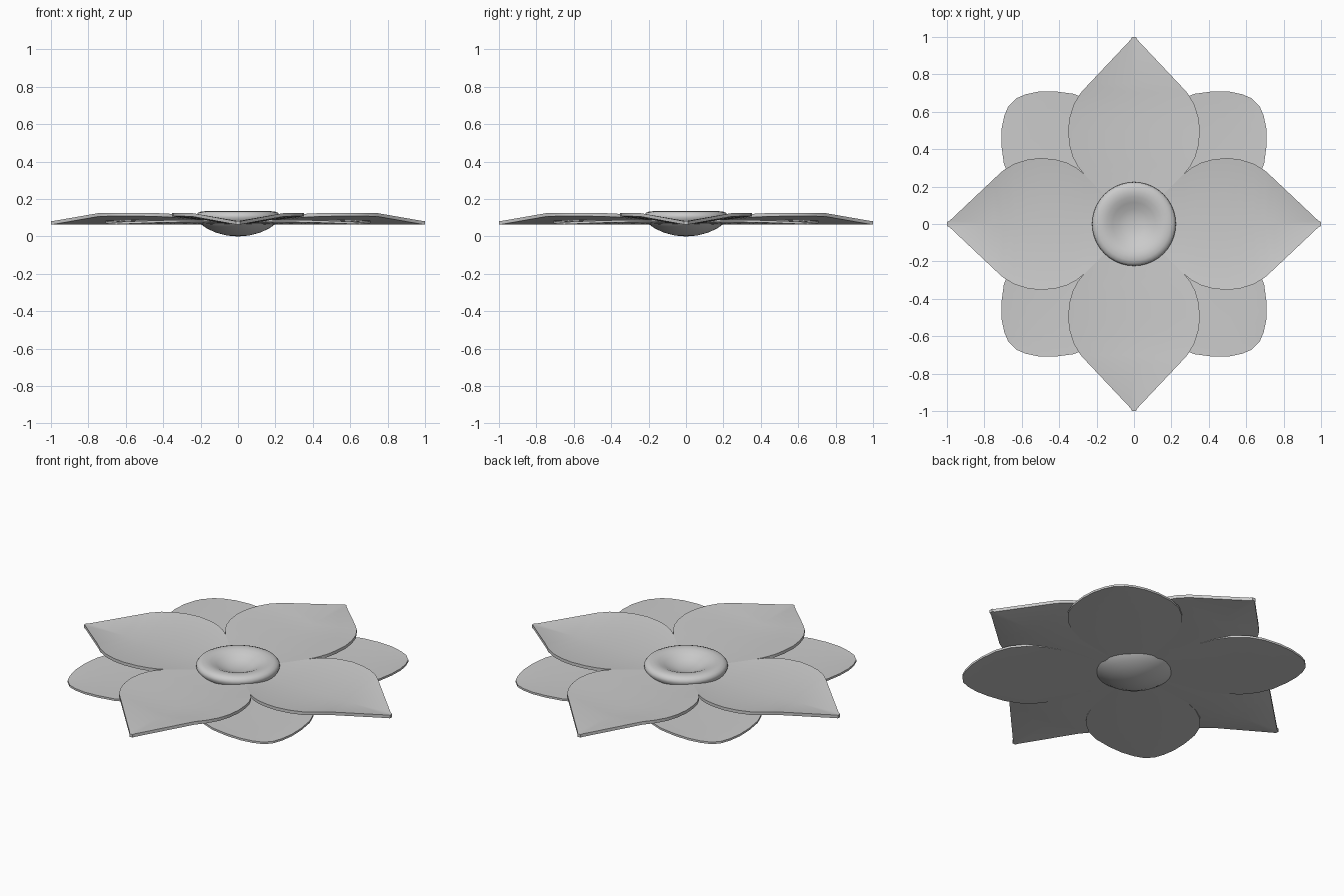
import bpy, bmesh, math
from mathutils import Matrix

if "Cube" in bpy.data.objects:
    bpy.data.objects.remove(bpy.data.objects["Cube"])


def finish(bm, name, smooth_angle=None):
    bmesh.ops.recalc_face_normals(bm, faces=bm.faces)
    mesh = bpy.data.meshes.new(name)
    bm.to_mesh(mesh)
    bm.free()
    ob = bpy.data.objects.new(name, mesh)
    bpy.context.collection.objects.link(ob)
    bpy.ops.object.select_all(action='DESELECT')
    ob.select_set(True)
    bpy.context.view_layer.objects.active = ob
    if smooth_angle:
        bpy.ops.object.shade_smooth_by_angle(angle=math.radians(smooth_angle))
    return ob


def petal(name, outline, z_mid, thick, angle):
    """Shallow V-folded petal; outline rows are (distance, half width, edge height)."""
    bm = bmesh.new()
    layers = []
    for dz in (0, -thick):
        mid = [bm.verts.new((r, 0, z_mid + dz)) for r, w, z in outline]
        left = [mid[0]] + [bm.verts.new((r, w, z + dz)) for r, w, z in outline[1:]]
        right = [mid[0]] + [bm.verts.new((r, -w, z + dz)) for r, w, z in outline[1:]]
        for side in (left, right):
            bm.faces.new((mid[0], mid[1], side[1]))
            for i in range(1, len(mid) - 1):
                bm.faces.new((mid[i], mid[i + 1], side[i + 1], side[i]))
        layers.append(left + [mid[-1]] + right[:0:-1])
    # rim joining the top and bottom sheets
    top, low = layers
    for i in range(len(top)):
        j = (i + 1) % len(top)
        bm.faces.new((top[i], top[j], low[j], low[i]))
    bmesh.ops.rotate(bm, verts=bm.verts, matrix=Matrix.Rotation(angle, 3, 'Z'))
    return finish(bm, name, 20)


# pointed upper petals on the axes
upper = [(0, 0, .082), (.27, .27, .112), (.31, .302, .117), (.36, .328, .121),
         (.42, .345, .124), (.5, .353, .126), (.57, .344, .126), (.64, .322, .126),
         (.7, .286, .126), (.75, .24, .124), (.985, .018, .083), (1, .01, .082)]
# rounded lower petals on the diagonals
lower = [(0, 0, .077), (.12, .1, .079), (.23, .175, .082), (.35, .25, .085),
         (.46, .293, .088), (.55, .307, .089), (.64, .298, .089), (.72, .264, .088),
         (.8, .203, .086), (.86, .142, .083), (.9, .08, .08), (.92, .03, .078)]
for k in range(4):
    petal(f"upper_petal_{k + 1}", upper, .082, .018, k * math.pi / 2)
    petal(f"lower_petal_{k + 1}", lower, .077, .012, (k + .5) * math.pi / 2)

# dished centre button with a rounded belly
profile = [(0, .088), (.04, .09), (.08, .1), (.115, .117), (.145, .13), (.17, .135),
           (.195, .134), (.213, .127), (.223, .115), (.224, .102), (.217, .086),
           (.2, .066), (.165, .042), (.12, .021), (.06, .005), (0, 0)]
bm = bmesh.new()
pts = [bm.verts.new((r, 0, z)) for r, z in profile]
edges = [bm.edges.new(p) for p in zip(pts, pts[1:])]
bmesh.ops.spin(bm, geom=pts + edges, cent=(0, 0, 0), axis=(0, 0, 1),
               angle=math.tau, steps=40)
bmesh.ops.remove_doubles(bm, verts=bm.verts, dist=.0005)
finish(bm, "centre_button", 60)
